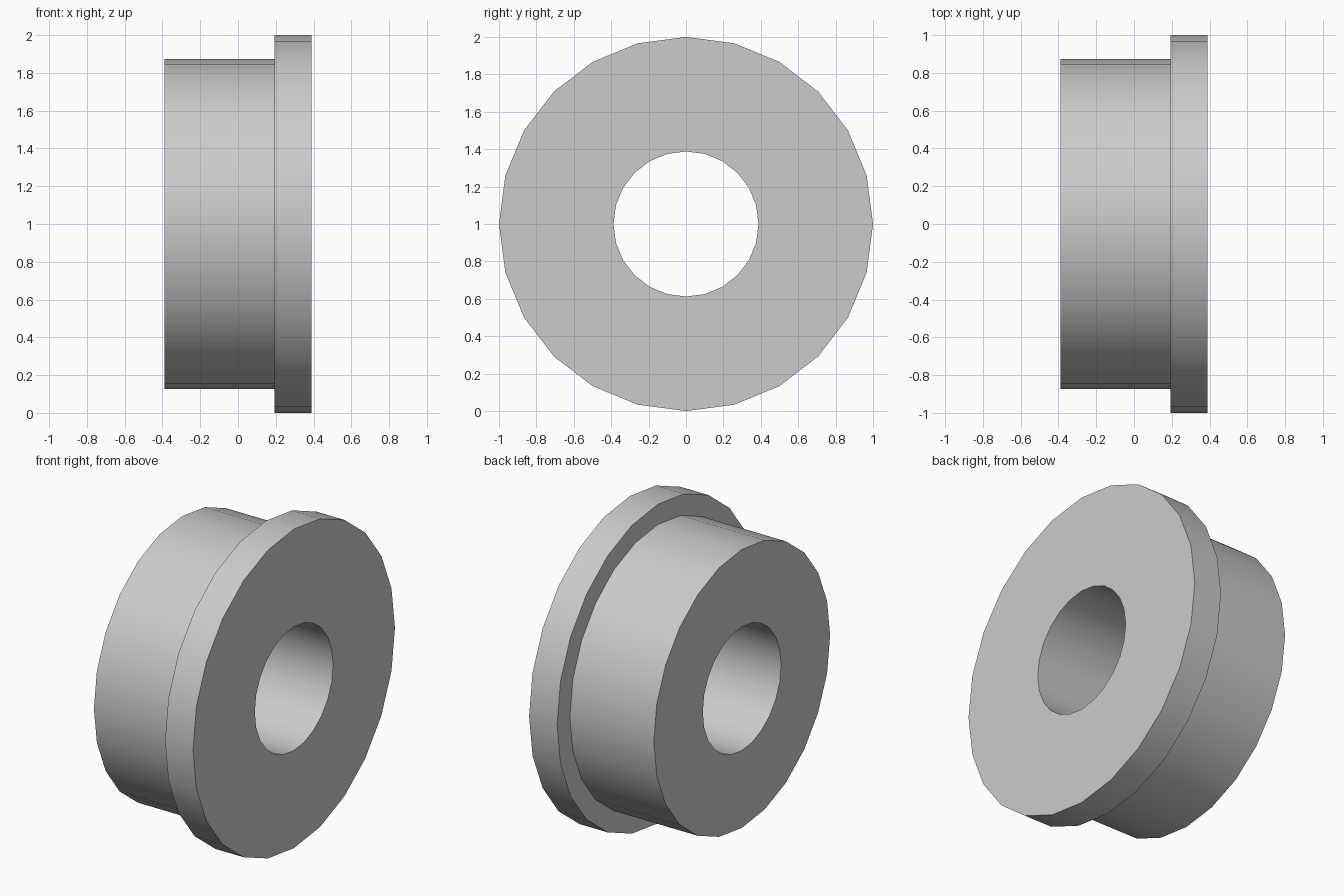
import bpy, bmesh, math
from mathutils import Matrix, Vector

cube = bpy.data.objects.get("Cube")
if cube:
    bpy.data.objects.remove(cube, do_unlink=True)

SIDES = 24
BORE, BARREL, FLANGE = 0.388, 0.873, 1.0
X_BACK, X_STEP, X_FRONT = -0.388, 0.194, 0.388

# Plain grey material
grey = bpy.data.materials.new("plain grey")
grey.use_nodes = True
colour = (0.6, 0.6, 0.6, 1.0)
grey.diffuse_color = colour
grey.node_tree.nodes["Principled BSDF"].inputs["Base Color"].default_value = colour

# Closed half-section (x, radius): bore, barrel, step, flange
section = [(X_BACK, BORE), (X_BACK, BARREL), (X_STEP, BARREL),
           (X_STEP, FLANGE), (X_FRONT, FLANGE), (X_FRONT, BORE)]

# Sweep the section around the x axis
bm = bmesh.new()
rings = []
for i in range(SIDES):
    turn = Matrix.Rotation(math.tau * i / SIDES, 3, 'X')
    rings.append([bm.verts.new(turn @ Vector((x, 0, r))) for x, r in section])
for i, ring in enumerate(rings):
    following = rings[(i + 1) % SIDES]
    for j in range(len(section)):
        k = (j + 1) % len(section)
        bm.faces.new((ring[j], ring[k], following[k], following[j]))
bmesh.ops.recalc_face_normals(bm, faces=bm.faces)

mesh = bpy.data.meshes.new("flanged_bushing")
bm.to_mesh(mesh)
bm.free()
mesh.materials.append(grey)

bushing = bpy.data.objects.new("flanged_bushing", mesh)
bushing.location.z = FLANGE
bpy.context.collection.objects.link(bushing)

# Smooth round walls, crisp rims
bpy.ops.object.select_all(action='DESELECT')
bushing.select_set(True)
bpy.context.view_layer.objects.active = bushing
bpy.ops.object.shade_smooth_by_angle(angle=math.radians(30))
